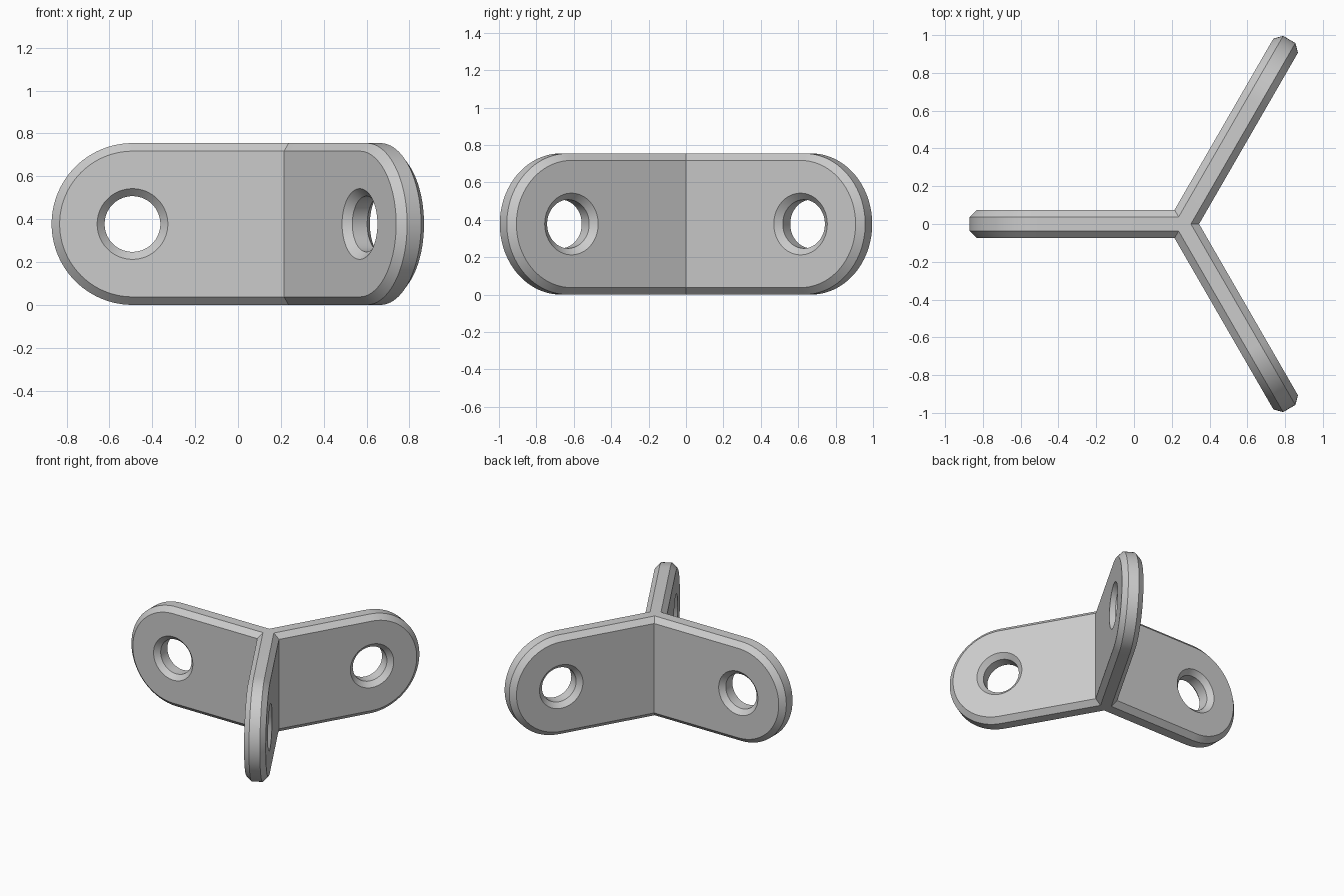
import bpy, bmesh
from math import sin, cos, pi, radians, tan
from mathutils import Matrix

cube = bpy.data.objects.get("Cube")
if cube:
    bpy.data.objects.remove(cube)

HUB_X = 0.258          # where the three arms meet
HALF_T = 0.075         # half the plate thickness
R = 0.3775             # half the arm height and radius of its round end
REACH = 0.7505         # hub to hole centre
BEVEL = 0.0375
HOLE, SINK, SINK_DEPTH = 0.13, 0.165, 0.035
N = 48                 # segments in a half circle


def outline(bm, y, inset):
    """Open outline of an arm, from hub top round the end to hub bottom."""
    start, r = abs(y) / tan(pi / 3), R - inset
    pts = [(start, R + r)]
    for i in range(N + 1):
        a = pi / 2 - pi * i / N
        pts.append((REACH + r * cos(a), R + r * sin(a)))
    pts.append((start, R - r))
    return [bm.verts.new((x, y, z)) for x, z in pts]


def ring(bm, y, r):
    return [bm.verts.new((REACH + r * cos(pi * i / N), y, R + r * sin(pi * i / N)))
            for i in range(2 * N)]


def build_arm(bm):
    # Bevelled rim
    levels = [(-HALF_T, BEVEL), (-HALF_T + BEVEL, 0), (HALF_T - BEVEL, 0), (HALF_T, BEVEL)]
    rims = [outline(bm, y, inset) for y, inset in levels]
    tips = [bm.verts.new((0, 0, 2 * R)), bm.verts.new((0, 0, 0))]
    for k in range(3):
        a, b = rims[k], rims[k + 1]
        last = len(a) - 2
        for i in range(last + 1):
            face = [a[i], a[i + 1], b[i + 1], b[i]]
            if k == 1 and i == 0:
                face.append(tips[0])
            elif k == 1 and i == last:
                face.insert(2, tips[1])
            bm.faces.new(face)
    # Hole, countersunk on both sides
    depth = HALF_T - SINK_DEPTH
    rings = [ring(bm, y, r) for y, r in
             [(-HALF_T, SINK), (-depth, HOLE), (depth, HOLE), (HALF_T, SINK)]]
    for a, b in zip(rings, rings[1:]):
        for i in range(2 * N):
            j = (i + 1) % (2 * N)
            bm.faces.new((a[i], a[j], b[j], b[i]))
    # Flat sides, each in an upper and a lower half around the hole
    for rim, hole in ((rims[0], rings[0]), (rims[3], rings[3])):
        mid = bm.verts.new((rim[0].co.x, rim[0].co.y, R))
        m = 1 + N // 2
        bm.faces.new(rim[:m + 1] + hole[:N + 1] + [mid])
        bm.faces.new(rim[m:] + [mid] + hole[N:] + [hole[0]])


# Three arms a third of a turn apart, welded at the hub
bm = bmesh.new()
for angle in (60, 180, 300):
    old = set(bm.verts)
    build_arm(bm)
    new = [v for v in bm.verts if v not in old]
    bmesh.ops.rotate(bm, verts=new, cent=(0, 0, 0),
                     matrix=Matrix.Rotation(radians(angle), 3, 'Z'))
bmesh.ops.remove_doubles(bm, verts=bm.verts, dist=0.0005)
bmesh.ops.translate(bm, verts=bm.verts, vec=(HUB_X, 0, 0))
bmesh.ops.recalc_face_normals(bm, faces=bm.faces)

mesh = bpy.data.meshes.new("three_arm_bracket")
bm.to_mesh(mesh)
bm.free()
bracket = bpy.data.objects.new("three_arm_bracket", mesh)
bpy.context.collection.objects.link(bracket)

# Plain grey
grey = bpy.data.materials.new("light_grey")
grey.use_nodes = True
color = (0.6, 0.6, 0.6, 1)
grey.diffuse_color = color
grey.node_tree.nodes["Principled BSDF"].inputs["Base Color"].default_value = color
mesh.materials.append(grey)

bpy.ops.object.select_all(action='DESELECT')
bracket.select_set(True)
bpy.context.view_layer.objects.active = bracket
bpy.ops.object.shade_smooth_by_angle(angle=radians(30))
